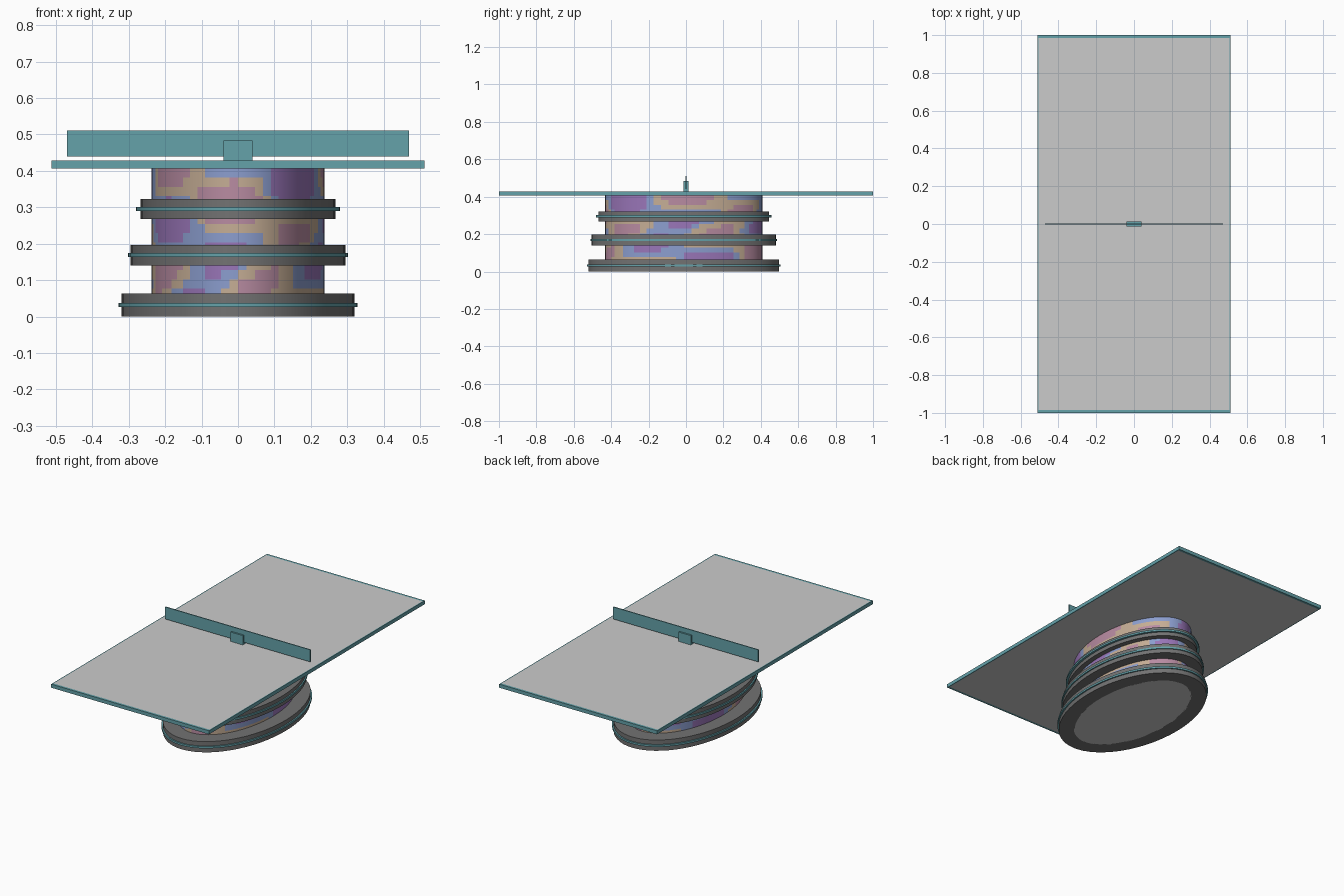
import bpy, bmesh, math

if "Cube" in bpy.data.objects:
    bpy.data.objects.remove(bpy.data.objects["Cube"])

CY = -0.012  # pedestal centre in y
SEG = 64


def material(name, rgb):
    m = bpy.data.materials.new(name)
    m.diffuse_color = (*rgb, 1)
    m.use_nodes = True
    m.node_tree.nodes["Principled BSDF"].inputs["Base Color"].default_value = m.diffuse_color
    return m


teal = material("teal", (0.13, 0.36, 0.40))
dark = material("dark_grey", (0.17, 0.17, 0.17))
grey = material("light_grey", (0.8, 0.8, 0.8))
swirl = [material("swirl_" + n, c) for n, c in (
    ("mauve", (0.48, 0.26, 0.36)), ("tan", (0.56, 0.42, 0.30)),
    ("blue", (0.26, 0.34, 0.62)), ("violet", (0.32, 0.18, 0.48)))]


def finish(name, bm, mats):
    bmesh.ops.recalc_face_normals(bm, faces=bm.faces)
    me = bpy.data.meshes.new(name)
    bm.to_mesh(me)
    bm.free()
    for m in mats:
        me.materials.append(m)
    ob = bpy.data.objects.new(name, me)
    bpy.context.collection.objects.link(ob)
    return ob


def smooth(ob):
    bpy.ops.object.select_all(action='DESELECT')
    ob.select_set(True)
    bpy.context.view_layer.objects.active = ob
    bpy.ops.object.shade_smooth_by_angle(angle=math.radians(35))


def box(name, x, y, z, mat=None):
    bm = bmesh.new()
    bmesh.ops.create_cube(bm, size=1)
    for v in bm.verts:
        for i, (a, b) in enumerate((x, y, z)):
            v.co[i] = a if v.co[i] < 0 else b
    return finish(name, bm, [mat] if mat else [])


def loop(bm, rx, ry, z):
    return [bm.verts.new((rx * math.cos(t), CY + ry * math.sin(t), z))
            for t in (2 * math.pi * i / SEG for i in range(SEG))]


def bridge(bm, a, b):
    return [bm.faces.new((a[i], a[(i + 1) % SEG], b[(i + 1) % SEG], b[i]))
            for i in range(SEG)]


def ring(name, rx, ry, z0, z1, mat, inner=(0.232, 0.415)):
    # hollow elliptical band fitted round the core
    bm = bmesh.new()
    loops = [loop(bm, rx, ry, z0), loop(bm, rx, ry, z1),
             loop(bm, *inner, z1), loop(bm, *inner, z0)]
    for i in range(4):
        bridge(bm, loops[i], loops[(i + 1) % 4])
    smooth(finish(name, bm, [mat]))


# Pedestal core: elliptical column with swirled colour patches
bm = bmesh.new()
ROWS = 16
levels = [loop(bm, 0.237, 0.42, 0.407 * r / ROWS) for r in range(ROWS + 1)]
for r in range(ROWS):
    for i, f in enumerate(bridge(bm, levels[r], levels[r + 1])):
        t, z = 2 * math.pi * i / SEG, r / ROWS
        s = math.sin(3 * t + 5 * z) + math.sin(5 * t - 9 * z + 1) + math.sin(11 * z + 2 * t)
        f.material_index = 1 + min(3, max(0, int((s + 2) / 1.0)))
bm.faces.new(levels[0])
bm.faces.new(levels[-1])
smooth(finish("pedestal_core", bm, [grey] + swirl))

# Dark rings, each with a thin teal band round its middle
for name, rx, ry, z0, z1, bx, by in (
        ("base_ring", 0.32, 0.51, 0.0, 0.063, 0.328, 0.518),
        ("middle_ring", 0.295, 0.492, 0.14, 0.197, 0.302, 0.498),
        ("upper_ring", 0.267, 0.457, 0.268, 0.322, 0.28, 0.47)):
    ring(name, rx, ry, z0, z1, dark)
    mid = (z0 + z1) / 2
    ring(name + "_band", bx, by, mid - 0.005, mid + 0.006, teal, (rx - 0.01, ry - 0.01))

# Table top with teal edging
Z = (0.407, 0.428)
box("table_top", (-0.506, 0.506), (-0.986, 0.986), Z)
for s, side in ((-1, "a"), (1, "b")):
    box("end_edging_" + side, (-0.512, 0.512), sorted((s * 0.986, s)), Z, teal)
    box("side_edging_" + side, sorted((s * 0.506, s * 0.512)), (-0.986, 0.986), Z, teal)

# Net panel and its central clamp
box("net_panel", (-0.47, 0.47), (-0.003, 0.003), (0.44, 0.511), teal)
box("net_clamp", (-0.04, 0.04), (-0.013, 0.013), (0.426, 0.483), teal)
